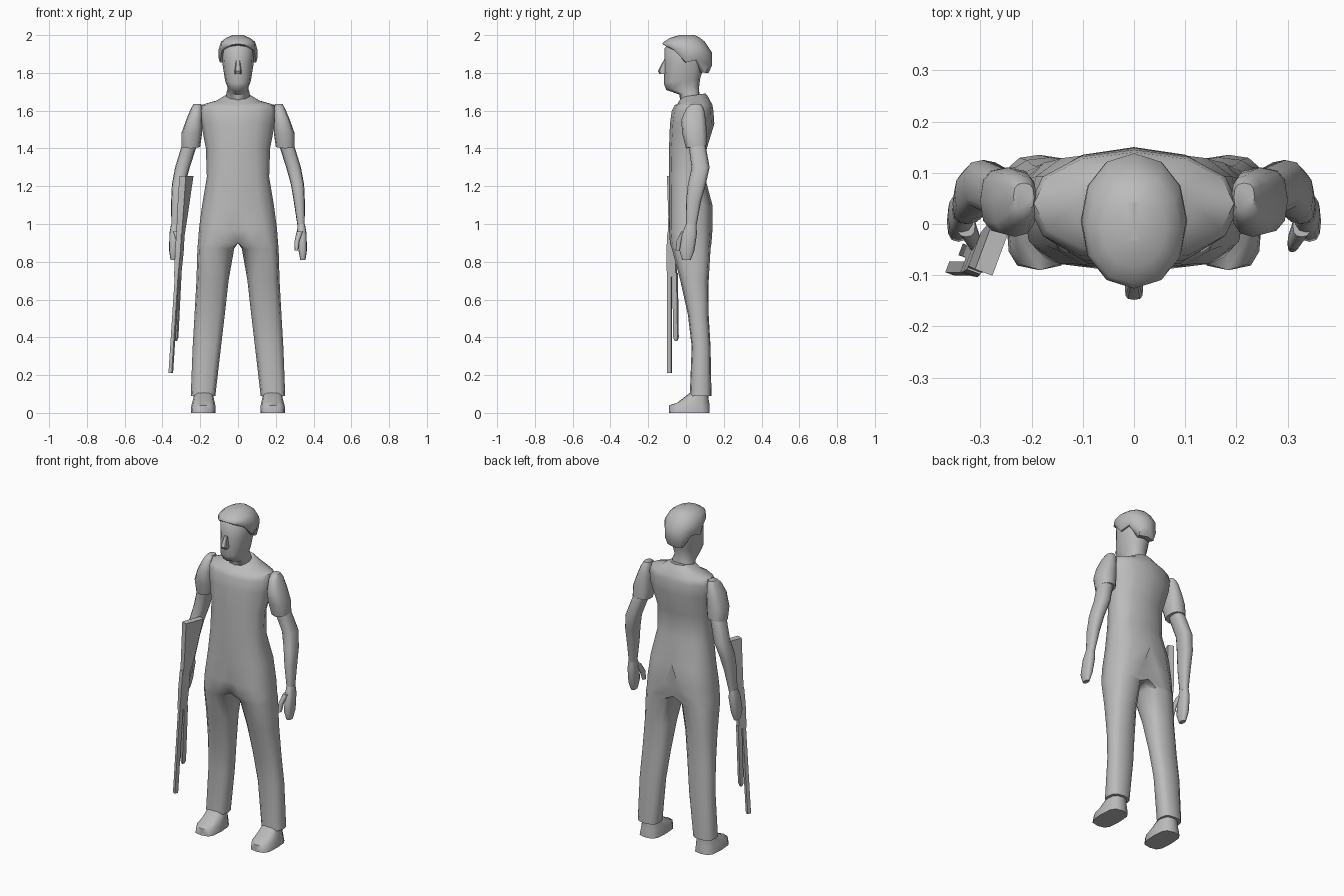
import bpy
import bmesh
from math import cos, sin, pi, radians, copysign
from mathutils import Vector

if "Cube" in bpy.data.objects:
    bpy.data.objects.remove(bpy.data.objects["Cube"], do_unlink=True)

GREY = (.5, .5, .5, 1)
material = bpy.data.materials.new("plain_grey")
material.use_nodes = True
material.diffuse_color = GREY
material.node_tree.nodes["Principled BSDF"].inputs["Base Color"].default_value = GREY

SIDES = 12
HALF = SIDES // 2
BOXY, SOFT, ROUND = .6, .75, .95


def soft(value, power):
    """Squares off a circle a little."""
    return copysign(abs(value) ** power, value)


def slope(front, back):
    """Heights for a ring that leans from front to back."""
    return [front + (back - front) * i / HALF for i in range(HALF + 1)]


def on_centre(x):
    return abs(x) < .0001


def ring(z, inner, outer, front, back, power=SOFT):
    """Rounded cross-section cut at the centre; inner == 0 gives a plain half."""
    middle = (inner + outer) / 2 if inner else 0
    points = []
    for i in range(SIDES):
        angle = 2 * pi * i / SIDES - pi / 2
        x = max(0, middle + (outer - middle) * soft(cos(angle), power))
        y = (front + back) / 2 + (back - front) / 2 * soft(sin(angle), power)
        height = z[min(i, SIDES - i)] if isinstance(z, list) else z
        points.append(Vector((0 if on_centre(x) else x, y, height)))
    return points


def skin(name, rings, mirrored, angle):
    """Joins rings into a closed skin, opens it on the centre line, mirrors it."""
    bm = bmesh.new()
    rows = [[bm.verts.new(point) for point in points] for points in rings]
    count = len(rows[0])
    for low, high in zip(rows, rows[1:]):
        for i in range(count):
            j = (i + 1) % count
            bm.faces.new((low[i], low[j], high[j], high[i]))
    bm.faces.new(rows[0][::-1])
    bm.faces.new(rows[-1])
    bm.normal_update()
    bmesh.ops.recalc_face_normals(bm, faces=bm.faces)
    if mirrored:
        wall = [face for face in bm.faces
                if all(on_centre(vert.co.x) for vert in face.verts)]
        bmesh.ops.delete(bm, geom=wall, context='FACES')
    mesh = bpy.data.meshes.new(name)
    bm.to_mesh(mesh)
    bm.free()
    mesh.materials.append(material)
    obj = bpy.data.objects.new(name, mesh)
    bpy.context.collection.objects.link(obj)
    if mirrored:
        obj.modifiers.new("mirror", 'MIRROR')
    bpy.ops.object.select_all(action='DESELECT')
    obj.select_set(True)
    bpy.context.view_layer.objects.active = obj
    bpy.ops.object.shade_smooth_by_angle(angle=radians(angle))


def part(name, *sections, angle=50):
    """Mirrored part; each section is height, inner, outer, front, back."""
    skin(name, [ring(*section) for section in sections], True, angle)


# Trousers and shirt in one skin, from the cuffs up to the V-shaped collar
COLLAR = [1.635, 1.66, 1.675, 1.68, 1.685, 1.69, 1.69]
part("body",
     (.09, .12, .25, .02, .135),
     (.35, .09, .24, .03, .13),
     (.52, .07, .23, .01, .12),
     (.7, .05, .22, -.03, .12),
     (.87, .02, .215, -.075, .13),
     (.9, -.06, .212, -.085, .135),
     (.97, -.11, .207, -.09, .14),
     (1.1, 0, .19, -.09, .14),
     (1.25, 0, .165, -.09, .1),
     (1.4, 0, .17, -.09, .11, ROUND),
     (1.53, 0, .195, -.085, .15, ROUND),
     (1.6, 0, .205, -.075, .145, ROUND),
     (1.63, 0, .195, -.06, .14, ROUND),
     (slope(1.632, 1.668), 0, .12, -.048, .12, ROUND),
     (COLLAR, 0, .07, -.04, .105, ROUND))

# Shoes
part("shoes",
     (0, .12, .25, -.09, .125, BOXY),
     (.04, .12, .247, -.09, .125),
     (slope(.055, .07), .125, .24, -.045, .12),
     (.11, .135, .23, .025, .12))

# Sleeves and bare arms
part("sleeves",
     (slope(1.4, 1.42), .2, .3, 0, .11),
     (1.48, .19, .3, -.02, .11),
     (1.55, .19, .275, -.025, .105),
     (1.61, .19, .25, 0, .095),
     (1.635, .195, .235, .025, .08))
part("arms",
     (.99, .315, .353, 0, .055),
     (1.12, .295, .354, 0, .08),
     (1.21, .28, .35, .01, .105),
     (1.3, .255, .333, .03, .125),
     (1.44, .21, .29, .01, .1))

# Hands with thumbs
part("hands",
     (.81, .33, .357, -.02, .025),
     (.86, .32, .365, -.035, .045),
     (.95, .312, .363, -.02, .058),
     (1, .316, .354, 0, .055))
part("thumbs",
     (.86, .3, .318, -.055, -.03),
     (.91, .3, .325, -.05, -.015),
     (.96, .31, .345, -.025, .02))

# Neck, face and nose
part("head",
     (1.6, 0, .06, -.025, .08),
     (slope(1.685, 1.7), 0, .062, -.035, .07),
     (slope(1.71, 1.73), 0, .054, -.105, .07),
     (slope(1.745, 1.77), 0, .068, -.117, .075),
     (1.85, 0, .083, -.116, .1, ROUND),
     (1.93, 0, .088, -.113, .11, ROUND),
     (1.965, 0, .07, -.08, .08, ROUND))
part("nose",
     (1.795, 0, .018, -.14, -.1, BOXY),
     (1.81, 0, .018, -.148, -.1, BOXY),
     (1.865, 0, .01, -.12, -.1, BOXY),
     angle=30)

# Hair with a jagged lower edge, listed from forehead to nape
HAIRLINE = [1.95, 1.94, 1.92, 1.855, 1.87, 1.8, 1.8]


def hair_row(lift, *extent):
    """Hairline raised part of the way to a level crown."""
    heights = [edge + (1.965 - edge) * lift for edge in HAIRLINE]
    return (heights, 0, *extent)


part("hair",
     hair_row(.02, .078, -.105, .085, ROUND),
     hair_row(0, .096, -.12, .12, ROUND),
     hair_row(.25, .104, -.126, .138, ROUND),
     hair_row(.65, .102, -.122, .138, ROUND),
     hair_row(1, .09, -.117, .1, ROUND),
     (1.985, 0, .064, -.085, .075, ROUND),
     (2, 0, .028, -.035, .045, ROUND))

# Rifle held muzzle down: slabs turned towards the leg
BLADE = Vector((.35, .94, 0))
FLAT = Vector((.94, -.35, 0))
CORNERS = ((-1, -1), (1, -1), (1, 1), (-1, 1))


def slab(name, *sections):
    """Bar through sections of centre x, y, z, half thickness and half depth."""
    rings = []
    for x, y, z, thick, deep in sections:
        centre = Vector((x, y, z))
        rings.append([centre + FLAT * thick * across + BLADE * deep * along
                      for across, along in CORNERS])
    skin(name, rings, mirrored=False, angle=30)


slab("rifle_stock",
     (-.305, -.07, .93, .014, .022),
     (-.295, -.055, 1.04, .017, .035),
     (-.273, -.04, 1.255, .018, .058))
slab("rifle_receiver",
     (-.32, -.075, .72, .011, .024),
     (-.31, -.074, .86, .015, .026),
     (-.304, -.07, .96, .014, .025))
slab("trigger_guard",
     (-.305, -.045, .9, .004, .008),
     (-.297, -.034, .94, .004, .016),
     (-.293, -.038, 1, .004, .008))
slab("rifle_barrel",
     (-.356, -.087, .21, .009, .011),
     (-.32, -.087, .76, .009, .011))
slab("magazine_tube",
     (-.33, -.053, .38, .005, .006),
     (-.329, -.053, .4, .01, .012),
     (-.313, -.058, .74, .011, .012))
